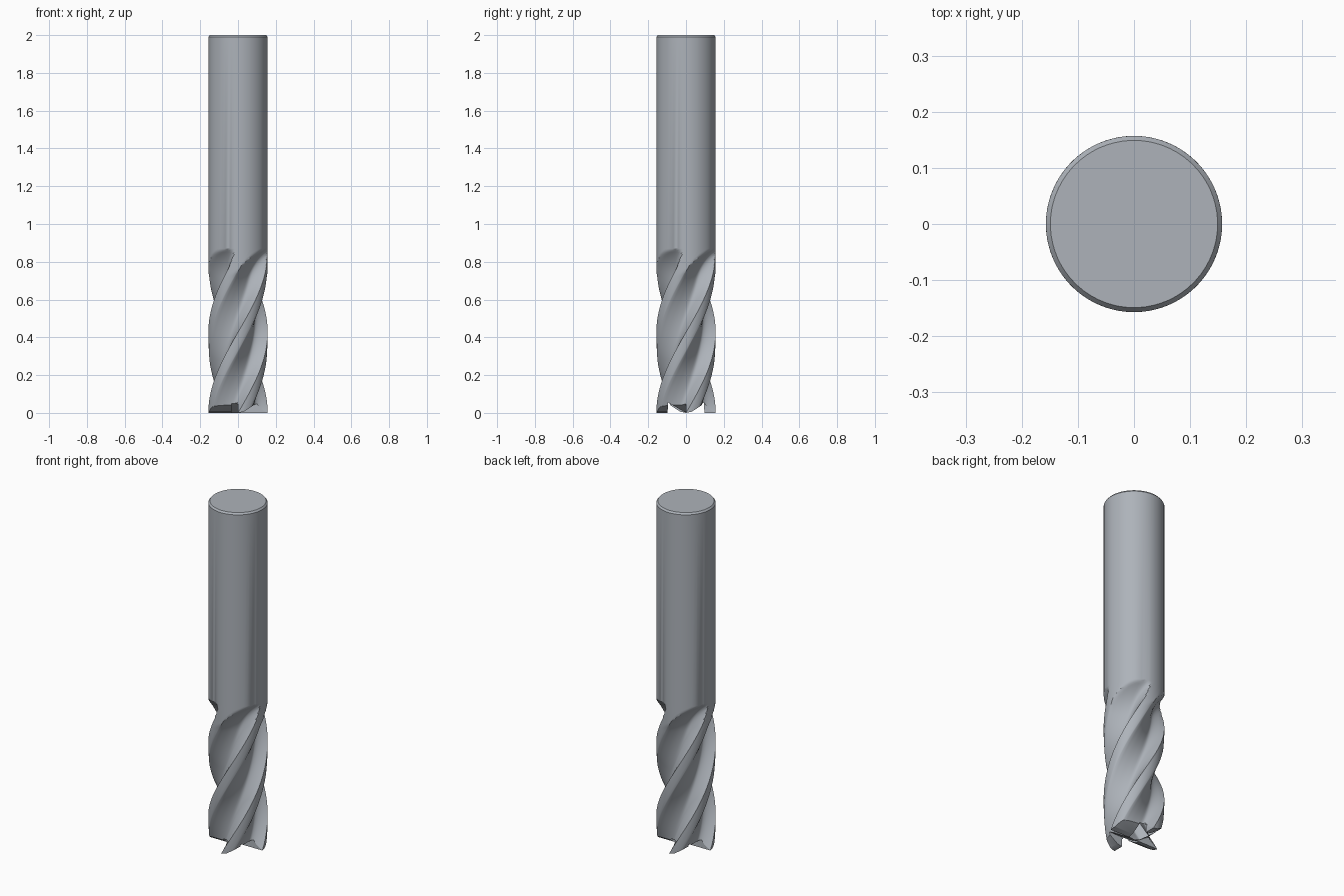
import bpy, bmesh, math

if "Cube" in bpy.data.objects:
    bpy.data.objects.remove(bpy.data.objects["Cube"])

R = 0.157          # tool radius
TWIST = 3.68       # helix, radians per unit of height
FLUTE_TOP = 0.87

steel = bpy.data.materials.new("steel grey")
steel.diffuse_color = (0.42, 0.45, 0.49, 1)
steel.use_nodes = True
steel.node_tree.nodes["Principled BSDF"].inputs["Base Color"].default_value = steel.diffuse_color

# One quarter of the cross-section: (angle in degrees, radius), starting at the cutting edge
QUARTER = [(0, R), (5, R), (10, .1565), (15, .155), (20, .1535), (22, .151), (26, .139),
           (31, .128), (37, .116), (43, .107), (49, .100), (55, .095), (61, .091),
           (67, .089), (72, .090), (76, .094), (80, .102), (83, .111), (86, .126),
           (88, .141)]
SECTION = [(math.radians(a + 90 * k), r) for k in range(4) for a, r in QUARTER]


def make_object(name, bm):
    bmesh.ops.recalc_face_normals(bm, faces=bm.faces[:])
    me = bpy.data.meshes.new(name)
    bm.to_mesh(me)
    bm.free()
    ob = bpy.data.objects.new(name, me)
    bpy.context.collection.objects.link(ob)
    return ob


# Body: twisted fluted rings that run out into the round shank
bm = bmesh.new()
rings = []


def add_ring(z, limit=R):
    t = max(0, (z - 0.70) / (FLUTE_TOP - 0.70))
    lift = 0.069 * t ** 2.3
    turn = TWIST * min(z, FLUTE_TOP)
    rings.append([bm.verts.new((min(limit, r + lift) * math.cos(a + turn),
                                min(limit, r + lift) * math.sin(a + turn), z))
                  for a, r in SECTION])


STEPS = 87
for i in range(STEPS + 1):
    add_ring(FLUTE_TOP * i / STEPS)
add_ring(1.99)
add_ring(2.0, 0.149)     # top chamfer
n = len(SECTION)
for lo, hi in zip(rings, rings[1:]):
    for i in range(n):
        j = (i + 1) % n
        bm.faces.new((lo[i], lo[j], hi[j], hi[i]))
bm.faces.new(rings[0][::-1])
bm.faces.new(rings[-1])
body = make_object("end_mill_body", bm)
body.data.materials.append(steel)


def cut(profile, x0, x1, angle):
    """Cut a prism with a (y, z) profile along x, turned about z."""
    bm = bmesh.new()
    c, s = math.cos(angle), math.sin(angle)
    ends = [[bm.verts.new((x * c - y * s, x * s + y * c, z)) for y, z in profile]
            for x in (x0, x1)]
    m = len(profile)
    for i in range(m):
        j = (i + 1) % m
        bm.faces.new((ends[0][i], ends[0][j], ends[1][j], ends[1][i]))
    bm.faces.new(ends[0])
    bm.faces.new(ends[1])
    cutter = make_object("end_cutter", bm)
    cutter.hide_render = True
    bpy.context.view_layer.objects.active = body
    mod = body.modifiers.new("end_cut", 'BOOLEAN')
    mod.operation = 'DIFFERENCE'
    mod.solver = 'EXACT'
    mod.object = cutter
    bpy.ops.object.modifier_apply(modifier=mod.name)
    bpy.data.objects.remove(cutter)


# End teeth: relief behind each edge, and a gash shortening two of the teeth
relief = [(0, -.05), (0, 0), (.03, .006), (.09, .045), (.3, .09), (.3, -.05)]
gash = [(0, -.06), (0, 0), (-.095, .055), (-.1, -.06)]
for k in range(4):
    cut(relief, 0, 0.3, k * math.pi / 2)
for k in range(2):
    cut(gash, -0.035, 0.3, k * math.pi)

# Smooth shading with crisp cutting edges
bpy.ops.object.select_all(action='DESELECT')
body.select_set(True)
bpy.context.view_layer.objects.active = body
bpy.ops.object.shade_smooth_by_angle(angle=math.radians(28))
